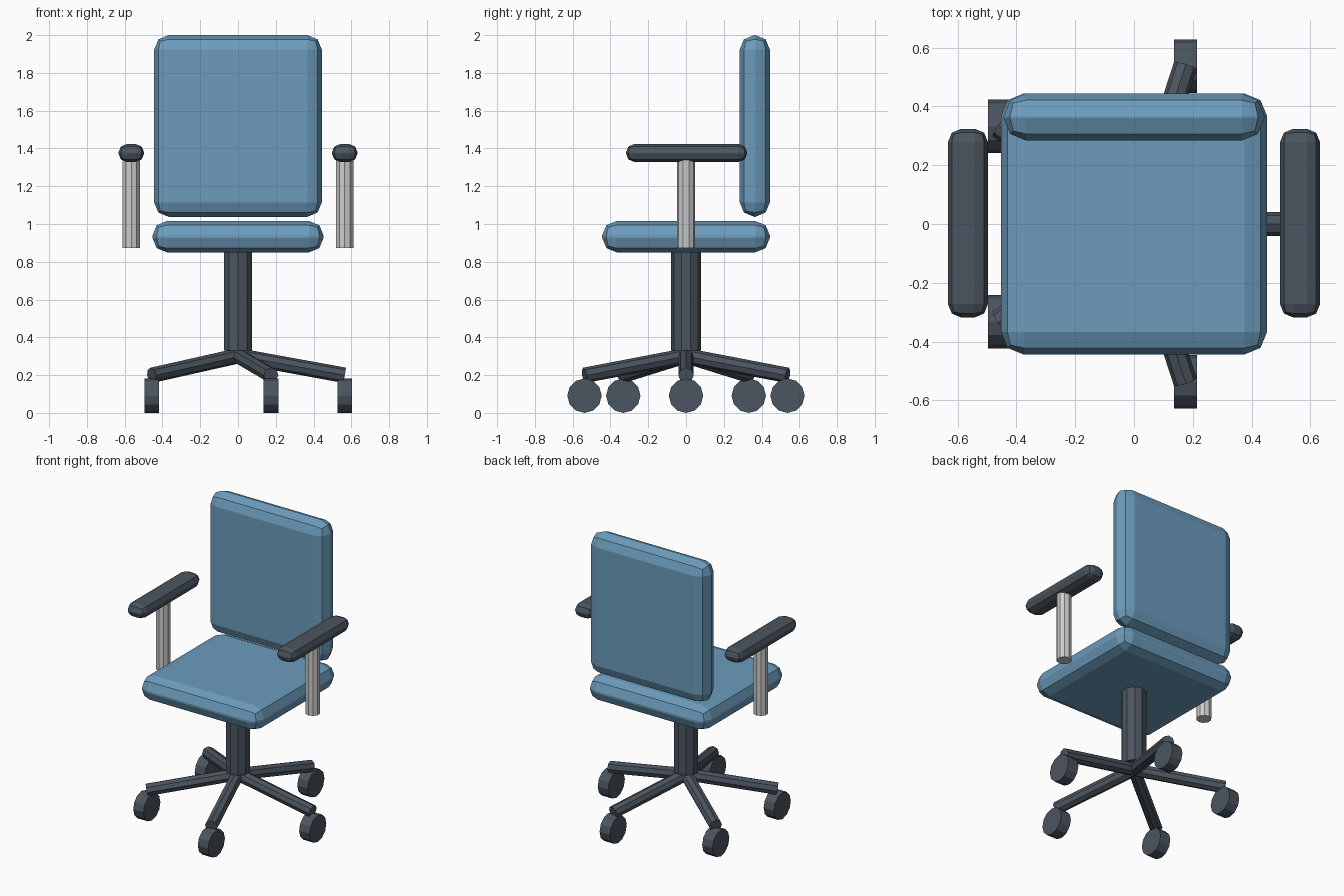
import bpy, bmesh, math
from mathutils import Vector, Matrix

if "Cube" in bpy.data.objects:
    bpy.data.objects.remove(bpy.data.objects["Cube"])


def material(name, rgb):
    m = bpy.data.materials.new(name)
    m.diffuse_color = (*rgb, 1)
    m.use_nodes = True
    m.node_tree.nodes["Principled BSDF"].inputs["Base Color"].default_value = m.diffuse_color
    return m


BLUE = material("blue_fabric", (0.15, 0.33, 0.50))
DARK = material("dark_plastic", (0.07, 0.09, 0.115))


def finish(name, bm, mat):
    me = bpy.data.meshes.new(name)
    bm.to_mesh(me)
    bm.free()
    if mat:
        me.materials.append(mat)
    ob = bpy.data.objects.new(name, me)
    bpy.context.collection.objects.link(ob)
    return ob


def cushion(name, center, size, bevel, mat):
    """Box with two-step rounded edges."""
    bm = bmesh.new()
    bmesh.ops.create_cube(bm, size=1)
    bmesh.ops.scale(bm, vec=size, verts=bm.verts)
    bmesh.ops.bevel(bm, geom=bm.edges[:], offset=bevel, segments=2,
                    profile=0.5, affect='EDGES')
    bmesh.ops.translate(bm, vec=center, verts=bm.verts)
    return finish(name, bm, mat)


def rod(name, a, b, radius, sides, mat):
    """Flat-sided cylinder from point a to point b."""
    a, b = Vector(a), Vector(b)
    d = b - a
    turn = Matrix() if abs(d.normalized().z) > 0.999 else d.to_track_quat('Z', 'Y').to_matrix().to_4x4()
    bm = bmesh.new()
    bmesh.ops.create_cone(bm, cap_ends=True, segments=sides, radius1=radius,
                          radius2=radius, depth=d.length,
                          matrix=Matrix.Translation((a + b) / 2) @ turn)
    return finish(name, bm, mat)


# Upholstery
cushion("seat", (0, 0, 0.933), (0.906, 0.888, 0.166), 0.077, BLUE)
cushion("backrest", (0, 0.364, 1.519), (0.888, 0.16, 0.962), 0.077, BLUE)

# Armrests and their posts
for side, s in (("left", -1), ("right", 1)):
    cushion(f"armrest_{side}", (s * 0.565, 0.003, 1.376), (0.136, 0.642, 0.095), 0.045, DARK)
    rod(f"armrest_post_{side}", (s * 0.565, 0, 0.873), (s * 0.565, 0, 1.37), 0.0475, 10, None)

# Central column
rod("column", (0, 0, 0.33), (0, 0, 0.90), 0.079, 10, DARK)

# Five-spoke base with wheels, all wheels rolling along y
for i in range(5):
    ang = math.tau * i / 5
    x, y = 0.565 * math.cos(ang), 0.565 * math.sin(ang)
    rod(f"base_leg_{i + 1}", (0, 0, 0.302), (x, y, 0.199), 0.041, 8, DARK)
    rod(f"wheel_{i + 1}", (x - 0.039, y, 0.091), (x + 0.039, y, 0.091), 0.091, 12, DARK)
